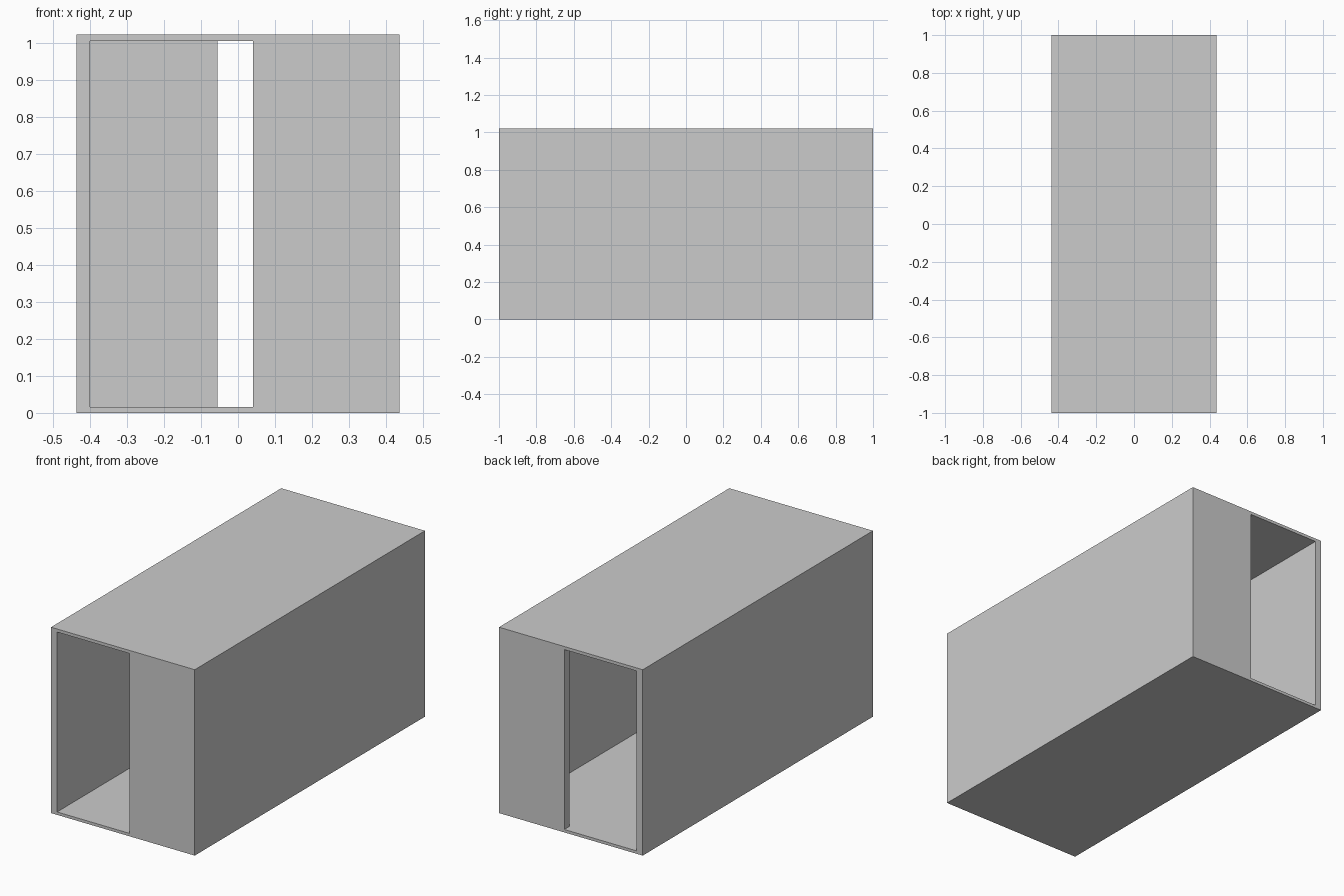
import bpy, bmesh

if "Cube" in bpy.data.objects:
    bpy.data.objects.remove(bpy.data.objects["Cube"])

HALF_X, HALF_Y, TOP = 0.437, 1.0, 1.022   # outer block
IN_X, IN_Y = 0.40, 0.957                  # inner wall faces
FLOOR, CEILING = 0.016, 1.005
DOOR_X = 0.04                             # right edge of both end openings
WALL_X, WALL_Y = -0.055, 0.0215           # free end and half thickness of middle wall


def prism(name, outline, z0, z1):
    """Extrude a plan outline vertically into a solid object."""
    bm = bmesh.new()
    face = bm.faces.new([bm.verts.new((x, y, z0)) for x, y in outline])
    new = bmesh.ops.extrude_face_region(bm, geom=[face])["geom"]
    verts = [g for g in new if isinstance(g, bmesh.types.BMVert)]
    bmesh.ops.translate(bm, verts=verts, vec=(0, 0, z1 - z0))
    bmesh.ops.recalc_face_normals(bm, faces=bm.faces)
    mesh = bpy.data.meshes.new(name)
    bm.to_mesh(mesh)
    bm.free()
    obj = bpy.data.objects.new(name, mesh)
    bpy.context.collection.objects.link(obj)
    return obj


# Outer block
shell = prism("corridor_shell", [(-HALF_X, -HALF_Y), (HALF_X, -HALF_Y),
                                 (HALF_X, HALF_Y), (-HALF_X, HALF_Y)], 0, TOP)

# Walkable space: front half of the plan, mirrored to the back,
# leaving the end walls and the staggered middle wall standing
half = [(WALL_X, -WALL_Y), (-IN_X, -WALL_Y), (-IN_X, -1.1),
        (DOOR_X, -1.1), (DOOR_X, -IN_Y), (IN_X, -IN_Y)]
plan = half + [(x, -y) for x, y in reversed(half)]
void = prism("corridor_void_cutter", plan, FLOOR, CEILING)
void.hide_render = True

# Hollow out the block
cut = shell.modifiers.new("hollow", 'BOOLEAN')
cut.operation = 'DIFFERENCE'
cut.solver = 'EXACT'
cut.object = void
bpy.context.view_layer.objects.active = shell
shell.select_set(True)
bpy.ops.object.modifier_apply(modifier=cut.name)
bpy.data.objects.remove(void)
